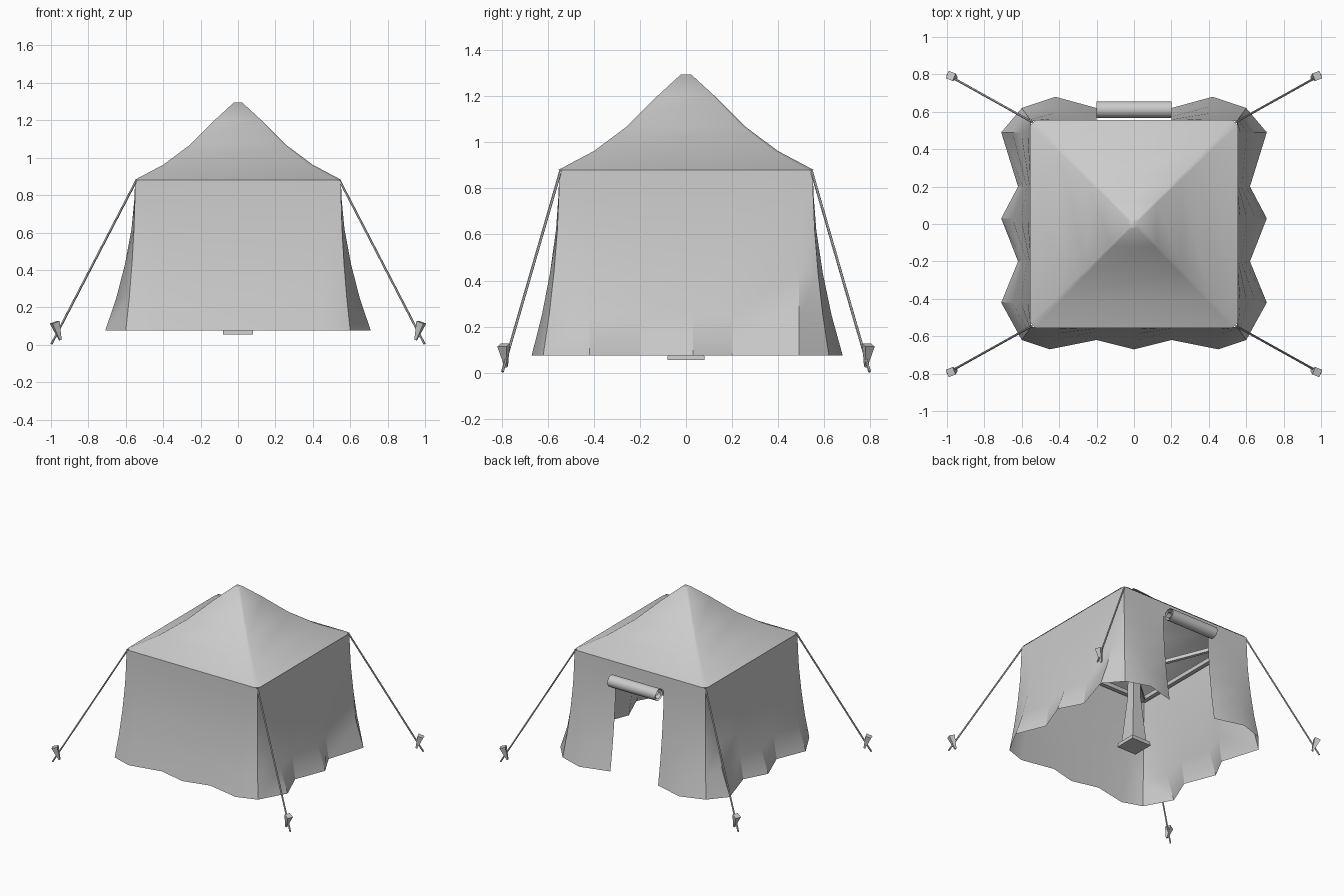
import bpy
import bmesh
from math import radians, cos, sin, pi
from mathutils import Vector, Matrix

if "Cube" in bpy.data.objects:
    bpy.data.objects.remove(bpy.data.objects["Cube"], do_unlink=True)

GREY = (0.6, 0.6, 0.6, 1)
canvas = bpy.data.materials.new("light_grey")
canvas.use_nodes = True
canvas.diffuse_color = GREY
bsdf = canvas.node_tree.nodes["Principled BSDF"]
bsdf.inputs["Base Color"].default_value = GREY
bsdf.inputs["Roughness"].default_value = 0.8


def finish(name, bm, angle=None, fix_normals=True):
    """Turn a bmesh into a named object, smooth below the given angle."""
    if fix_normals:
        bmesh.ops.recalc_face_normals(bm, faces=bm.faces)
    mesh = bpy.data.meshes.new(name)
    bm.to_mesh(mesh)
    bm.free()
    mesh.materials.append(canvas)
    obj = bpy.data.objects.new(name, mesh)
    bpy.context.collection.objects.link(obj)
    if angle:
        bpy.ops.object.select_all(action='DESELECT')
        obj.select_set(True)
        bpy.context.view_layer.objects.active = obj
        bpy.ops.object.shade_smooth_by_angle(angle=radians(angle))
    return obj


def skin(bm, lower, upper, closed=True):
    """Join two rows of vertices with quads."""
    n = len(lower)
    for i in range(n if closed else n - 1):
        j = (i + 1) % n
        bm.faces.new((lower[i], lower[j], upper[j], upper[i]))


def rod(name, a, b, r1, r2, sides=4):
    """Straight tapered bar from a to b."""
    a, b = Vector(a), Vector(b)
    d = b - a
    bm = bmesh.new()
    turn = d.to_track_quat('Z', 'Y').to_matrix().to_4x4()
    place = Matrix.Translation((a + b) / 2) @ turn @ Matrix.Rotation(pi / 4, 4, 'Z')
    bmesh.ops.create_cone(bm, cap_ends=True, segments=sides, radius1=r1,
                          radius2=r2, depth=d.length, matrix=place)
    return finish(name, bm, 50 if sides > 4 else None)


EAVE, EAVE_Z = 0.55, 0.88

# Roof: concave square spire with softened hips and a small flat tip
bm = bmesh.new()
rows = []
for half, z in [(0.555, EAVE_Z), (0.40, 0.962), (0.255, 1.07), (0.12, 1.205), (0.022, 1.295)]:
    c = half * 0.95
    ring = [(half, -c), (half, c), (c, half), (-c, half),
            (-half, c), (-half, -c), (-c, -half), (c, -half)]
    rows.append([bm.verts.new((x, y, z)) for x, y in ring])
for low, high in zip(rows, rows[1:]):
    skin(bm, low, high)
bm.faces.new(rows[-1])
finish("roof", bm, 40)

# Walls: hang straight from the eave and flare into a scalloped hem
hem = [(0, -0.67), (0.2, -0.62), (0.45, -0.67), (0.6, -0.62), (0.71, -0.42), (0.62, -0.2),
       (0.71, 0.03), (0.62, 0.2), (0.71, 0.49), (0.6, 0.62), (0.42, 0.68), (0.2, 0.62)]
hem = [(-x, y) for x, y in reversed(hem[1:])] + hem


def clamp(v):
    return max(-EAVE, min(EAVE, v))


bm = bmesh.new()
rows = []
for z, flare in [(EAVE_Z, 0), (0.77, 0.03), (0.62, 0.12), (0.43, 0.34), (0.25, 0.63), (0.075, 1)]:
    row = []
    for x, y in hem:
        top = Vector((clamp(x), clamp(y) if abs(y) < 0.6 else EAVE * (1 if y > 0 else -1), z))
        row.append(bm.verts.new(top.lerp(Vector((x, y, z)), flare)))
    rows.append(row)
for i in range(len(rows) - 1):
    # only the top band runs across the doorway
    skin(bm, rows[i + 1], rows[i], closed=(i == 0))
finish("walls", bm, 35, fix_normals=False)

# Door flap rolled up above the doorway
bm = bmesh.new()
ends = ([], [])
STEPS = 40
for i in range(STEPS + 1):
    r = 0.014 + 0.03 * min(1, i / (STEPS - 16))
    t = i * 2 * pi / 16
    for side, row in zip((-0.2, 0.2), ends):
        row.append(bm.verts.new((side, 0.612 + r * cos(t), 0.76 + r * sin(t))))
skin(bm, ends[0], ends[1], closed=False)
bmesh.ops.remove_doubles(bm, verts=bm.verts, dist=0.0005)
finish("rolled_door", bm, 40, fix_normals=False)

# Centre pole with a flared foot
rod("pole_foot", (0, 0, 0.055), (0, 0, 0.085), 0.115, 0.11)
rod("pole_flare", (0, 0, 0.085), (0, 0, 0.45), 0.085, 0.045)
rod("pole", (0, 0, 0.45), (0, 0, 1.27), 0.045, 0.03)

# Inner frame, guy ropes and pegs, one set per corner
BEAM = 0.525
for i, (sx, sy) in enumerate([(1, 1), (-1, 1), (-1, -1), (1, -1)], 1):
    corner = Vector((sx * BEAM, sy * BEAM, 0.85))
    following = Vector((-sy * BEAM, sx * BEAM, 0.85))
    rod(f"eave_beam_{i}", corner, following, 0.022, 0.022)
    rod(f"brace_{i}", (0, 0, 0.66), corner, 0.018, 0.018)
    rod(f"guy_rope_{i}", (sx * 0.545, sy * 0.545, 0.875), (sx * 0.997, sy * 0.797, 0.004),
        0.006, 0.006, 6)
    rod(f"peg_{i}", (sx * 0.95, sy * 0.78, 0.025), (sx * 0.98, sy * 0.792, 0.12),
        0.008, 0.03)
